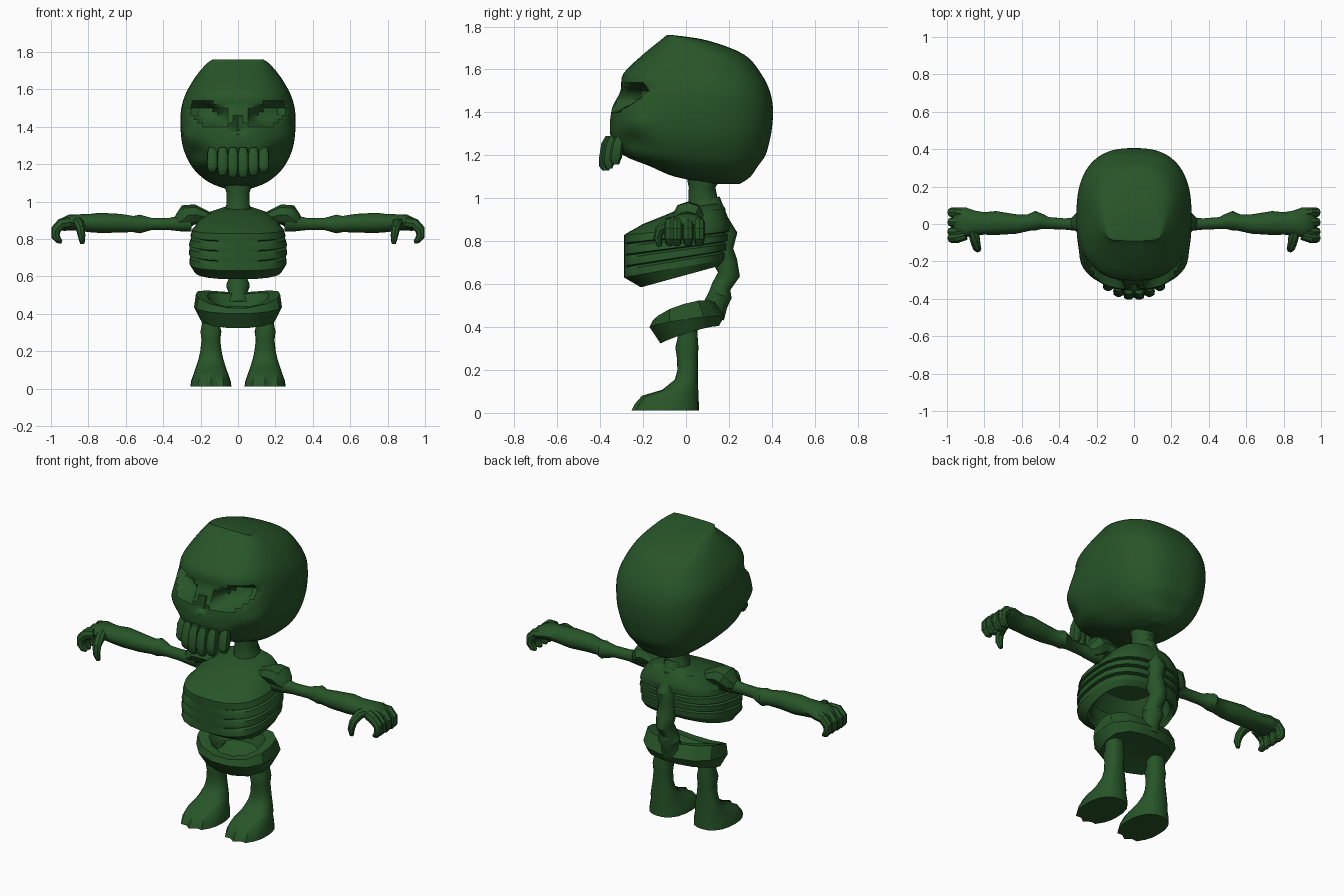
import bpy, bmesh, math
from mathutils import Vector

green = bpy.data.materials.new("dark green bone")
green.diffuse_color = (0.020, 0.090, 0.021, 1)


def loft(name, rings, tweak=None, angle=38):
    """Skin a list of equal-length point rings and cap both ends."""
    bm = bmesh.new()
    vr = [[bm.verts.new(p) for p in r] for r in rings]
    n = len(vr[0])
    for a, b in zip(vr, vr[1:]):
        for i in range(n):
            j = (i + 1) % n
            bm.faces.new((a[i], a[j], b[j], b[i]))
    bm.faces.new(vr[0][::-1])
    bm.faces.new(vr[-1])
    if tweak:
        for v in bm.verts:
            tweak(v.co)
    bmesh.ops.recalc_face_normals(bm, faces=bm.faces)
    me = bpy.data.meshes.new(name)
    bm.to_mesh(me)
    bm.free()
    me.materials.append(green)
    ob = bpy.data.objects.new(name, me)
    bpy.context.collection.objects.link(ob)
    bpy.ops.object.select_all(action='DESELECT')
    ob.select_set(True)
    bpy.context.view_layer.objects.active = ob
    bpy.ops.object.shade_smooth_by_angle(angle=math.radians(angle))
    return ob


def oval(yf, zf, yb, zb, w, seg=20, n=2.5, lift=0.0, cx=0.0):
    """Rounded-box ring spanning front (yf, zf) to back (yb, zb)."""
    pts = []
    for i in range(seg):
        a = 2 * math.pi * i / seg
        c, s = math.cos(a), math.sin(a)
        k = (abs(c) ** n + abs(s) ** n) ** (-1 / n)
        c, s = c * k, s * k
        t = (s + 1) / 2
        pts.append(Vector((cx + w * c, yf + (yb - yf) * t,
                           zf + (zb - zf) * t + lift * c * c)))
    return pts


def tube(name, path, seg=10, ref=(0, 1, 0)):
    """Tube through (x, y, z, radius along ref, other radius)."""
    P = [Vector(p[:3]) for p in path]
    rings = []
    for i, p in enumerate(path):
        t = (P[min(i + 1, len(P) - 1)] - P[max(i - 1, 0)]).normalized()
        u = Vector(ref)
        u = (u - t * u.dot(t)).normalized()
        v = t.cross(u)
        rings.append([P[i] + u * p[3] * math.cos(2 * math.pi * k / seg)
                      + v * p[4] * math.sin(2 * math.pi * k / seg) for k in range(seg)])
    return loft(name, rings)


def resample(rows, k):
    """Catmull-Rom refinement of a table of ring sizes."""
    out = []
    for i in range(len(rows) - 1):
        q = [rows[max(i - 1, 0)], rows[i], rows[i + 1], rows[min(i + 2, len(rows) - 1)]]
        for j in range(k):
            t = j / k
            out.append([0.5 * (2 * b + (c - a) * t + (2 * a - 5 * b + 4 * c - d) * t * t
                               + (3 * b - a - 3 * c + d) * t ** 3) for a, b, c, d in zip(*q)])
    return out + [list(rows[-1])]


# Skull: z, front y, back y, half width
skull_rows = [(1.066, 0.13, 0.25, 0.06), (1.10, -0.05, 0.30, 0.15), (1.15, -0.17, 0.335, 0.215),
              (1.20, -0.29, 0.37, 0.255), (1.27, -0.345, 0.39, 0.288), (1.34, -0.355, 0.402, 0.303),
              (1.42, -0.345, 0.405, 0.308), (1.50, -0.305, 0.39, 0.303), (1.58, -0.292, 0.35, 0.278),
              (1.67, -0.20, 0.27, 0.225), (1.735, -0.12, 0.10, 0.17), (1.76, -0.09, -0.06, 0.135)]


def face(co):
    """Cheekbones, slanted eye sockets and nose hole."""
    if co.y > 0:
        return
    sx, ax, z = (1 if co.x > 0 else -1), abs(co.x), co.z
    if ax > 0.2:
        co.x += sx * 0.018 * math.exp(-((z - 1.35) / 0.05) ** 2 - ((co.y + 0.23) / 0.07) ** 2)
    u = ax - 0.155
    dz = z - 1.475 - 0.28 * u
    r = (u / 0.105) ** 2 + (dz / (0.05 if dz > 0 else 0.07)) ** 2
    co.y += 0.085 * min(1, 1.7 * max(0, 1 - r))
    if 1.36 < z < 1.45:
        half = 0.012 + 0.04 * (1.45 - z) / 0.09
        co.y += 0.035 * max(0, 1 - (ax / half) ** 2)
    # hollow below the cheekbones
    co.y += 0.03 * math.exp(-((ax - 0.22) / 0.05) ** 2 - ((z - 1.26) / 0.045) ** 2)


loft("skull", [oval(f, z, b, z, w, 72, 2.6) for z, f, b, w in resample(skull_rows, 4)], face)

# Upper teeth along a shallow arc
for i in range(6):
    x = (i - 2.5) * 0.055
    back = 2.6 * x * x
    low = 1.128 + 1.6 * x * x
    rows = [(1.29, -0.355, 0.020, 0.022), (1.255, -0.368, 0.028, 0.029),
            (1.19, -0.377, 0.029, 0.030), (low + 0.02, -0.380, 0.026, 0.027),
            (low, -0.376, 0.017, 0.016)]
    loft("tooth", [oval(y - d + back, z, y + d + back, z, w, 10, 3, 0, x)
                   for z, y, w, d in rows])

# Rib cage: tilted barrel, side grooves between ribs, hollow underneath
rib_rows = [(-0.02, 0.955, 0.15, 0.975, 0.08), (-0.10, 0.92, 0.175, 0.95, 0.17),
            (-0.20, 0.88, 0.19, 0.915, 0.212), (-0.275, 0.838, 0.205, 0.885, 0.232)]
for i in range(4):
    for s, dip in ((0.12, 0.0), (0.80, -0.004), (0.92, 0.03)):
        t = (i + s) / 4
        if i == 3 and dip > 0:
            continue
        rib_rows.append((-0.288, 0.835 - 0.215 * t, 0.205 - 0.03 * t - dip * 0.5,
                         0.88 - 0.175 * t, 0.243 + 0.022 * min(1, 2 * t) - 0.010 * t - dip))
rib_rows += [(-0.21, 0.585, 0.155, 0.685, 0.235), (-0.20, 0.61, 0.14, 0.70, 0.215),
             (-0.22, 0.72, 0.14, 0.77, 0.20), (-0.16, 0.80, 0.12, 0.84, 0.15)]
loft("rib_cage", [oval(*r, 28, 2.7) for r in rib_rows], angle=28)

# Neck, upper spine and lower spine
tube("neck", [(0, 0.08, 1.13, 0.07, 0.07), (0, 0.08, 1.085, 0.075, 0.078),
              (0, 0.075, 1.05, 0.062, 0.066), (0, 0.08, 0.98, 0.07, 0.066),
              (0, 0.09, 0.94, 0.095, 0.085), (0, 0.09, 0.90, 0.095, 0.09)])
tube("upper_spine", [(0, 0.11, 0.99, 0.05, 0.05), (0, 0.13, 0.94, 0.05, 0.055),
                     (0, 0.15, 0.89, 0.05, 0.05), (0, 0.18, 0.83, 0.06, 0.06),
                     (0, 0.17, 0.765, 0.05, 0.05), (0, 0.185, 0.70, 0.055, 0.055),
                     (0, 0.20, 0.645, 0.052, 0.05), (0, 0.165, 0.59, 0.045, 0.05),
                     (0, 0.16, 0.55, 0.055, 0.066), (0, 0.14, 0.51, 0.055, 0.048),
                     (0, 0.12, 0.45, 0.06, 0.08)])

# Pelvis: tilted open bowl
pelvis_rows = [(-0.04, 0.365, 0.09, 0.40, 0.10, 0), (-0.12, 0.322, 0.155, 0.405, 0.205, 0.012),
               (-0.172, 0.40, 0.18, 0.45, 0.235, 0.012), (-0.155, 0.43, 0.135, 0.515, 0.225, 0.035),
               (-0.105, 0.43, 0.09, 0.505, 0.165, 0.03), (-0.07, 0.39, 0.07, 0.44, 0.12, 0)]
loft("pelvis", [oval(a, b, c, d, w, 14, 2.5, l) for a, b, c, d, w, l in pelvis_rows], angle=32)

# Leg and foot: z, front y, back y, half width
leg_rows = [(0.01, -0.255, 0.06, 0.110), (0.04, -0.24, 0.06, 0.106), (0.08, -0.205, 0.058, 0.092),
            (0.108, -0.11, 0.057, 0.082), (0.155, -0.052, 0.055, 0.067), (0.20, -0.04, 0.055, 0.057),
            (0.26, -0.043, 0.055, 0.050), (0.305, -0.05, 0.058, 0.056), (0.345, -0.04, 0.055, 0.047),
            (0.375, -0.038, 0.053, 0.050), (0.43, -0.03, 0.05, 0.045)]

for sx, side in ((-1, "left"), (1, "right")):
    def toes(co, cx=sx * 0.145):
        """Scalloped toe edge."""
        if co.y < -0.15:
            co.y += 0.022 * max(0, math.cos((abs(co.x - cx) - 0.036) * 2 * math.pi / 0.072))

    loft(side + "_leg", [oval(f, z, b, z, w, 20, 2.4, 0, sx * 0.145)
                         for z, f, b, w in leg_rows], toes)

    def limb(name, path, seg=10):
        tube(side + "_" + name, [(sx * p[0],) + tuple(p[1:]) for p in path], seg)

    # Collar bone and shoulder knob
    limb("collar_bone", [(0.13, 0.03, 0.90, 0.06, 0.03), (0.19, 0.02, 0.92, 0.06, 0.04),
                         (0.235, 0.01, 0.93, 0.07, 0.055), (0.27, 0.01, 0.925, 0.072, 0.062),
                         (0.30, 0.005, 0.895, 0.055, 0.05), (0.325, 0.0, 0.885, 0.034, 0.036)], 8)
    # Upper arm, elbow, forearm and palm
    limb("arm", [(0.25, 0.0, 0.885, 0.05, 0.045), (0.31, 0.0, 0.883, 0.036, 0.042),
                 (0.37, 0.0, 0.88, 0.030, 0.032), (0.46, 0.005, 0.88, 0.032, 0.032),
                 (0.49, 0.012, 0.88, 0.040, 0.040), (0.525, 0.018, 0.88, 0.052, 0.050),
                 (0.56, 0.008, 0.88, 0.044, 0.043), (0.63, 0.0, 0.884, 0.052, 0.050),
                 (0.74, 0.005, 0.886, 0.064, 0.054), (0.80, 0.003, 0.885, 0.060, 0.048),
                 (0.85, 0.005, 0.888, 0.066, 0.044), (0.90, 0.008, 0.888, 0.080, 0.042),
                 (0.94, 0.008, 0.875, 0.080, 0.034), (0.96, 0.008, 0.865, 0.06, 0.02)], 12)
    # Curled fingers and thumb
    for y in (0.062, 0.010, -0.042, -0.075):
        limb("finger", [(0.90, y * 0.8, 0.888, 0.026, 0.03), (0.945, y, 0.88, 0.027, 0.03),
                        (0.974, y, 0.85, 0.027, 0.027), (0.976, y, 0.815, 0.026, 0.023),
                        (0.958, y, 0.79, 0.022, 0.017), (0.942, y, 0.783, 0.010, 0.008)], 8)
    limb("thumb", [(0.86, -0.03, 0.89, 0.03, 0.03), (0.85, -0.085, 0.882, 0.028, 0.028),
                   (0.842, -0.122, 0.855, 0.024, 0.024), (0.836, -0.132, 0.815, 0.02, 0.02),
                   (0.832, -0.122, 0.775, 0.011, 0.012)], 8)
